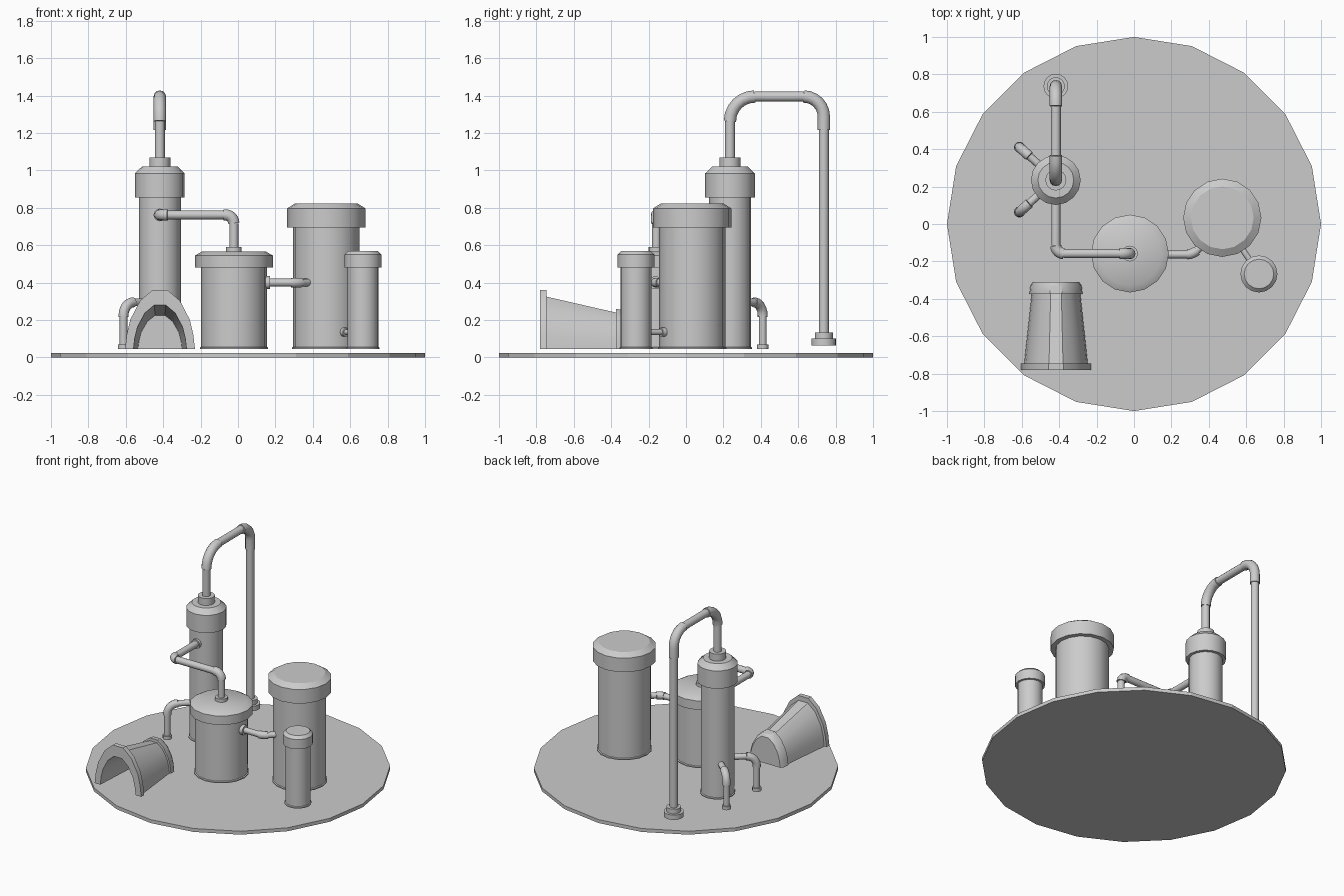
import bpy, bmesh, math
from mathutils import Vector
from mathutils.geometry import interpolate_bezier

if "Cube" in bpy.data.objects:
    bpy.data.objects.remove(bpy.data.objects["Cube"])

FLOOR = 0.045


def finish(obj, smooth=True):
    bpy.ops.object.select_all(action='DESELECT')
    obj.select_set(True)
    bpy.context.view_layer.objects.active = obj
    if smooth:
        bpy.ops.object.shade_smooth_by_angle(angle=math.radians(32))
    return obj


def make(name, bm, smooth=True):
    bmesh.ops.recalc_face_normals(bm, faces=bm.faces)
    mesh = bpy.data.meshes.new(name)
    bm.to_mesh(mesh)
    bm.free()
    obj = bpy.data.objects.new(name, mesh)
    bpy.context.collection.objects.link(obj)
    return finish(obj, smooth)


def lathe(name, x, y, profile, n=16, smooth=True):
    """Closed turned solid from (radius, z) pairs."""
    bm = bmesh.new()
    rings = [[bm.verts.new((x + r * math.cos(2 * math.pi * i / n),
                            y + r * math.sin(2 * math.pi * i / n), z))
              for i in range(n)] for r, z in profile]
    for a, b in zip(rings, rings[1:]):
        for i in range(n):
            j = (i + 1) % n
            bm.faces.new((a[i], a[j], b[j], b[i]))
    bm.faces.new(rings[0])
    bm.faces.new(rings[-1])
    return make(name, bm, smooth)


def tube(name, pts, r):
    cu = bpy.data.curves.new(name, 'CURVE')
    cu.dimensions = '3D'
    cu.bevel_depth = r
    cu.bevel_resolution = 4
    cu.use_fill_caps = True
    sp = cu.splines.new('POLY')
    sp.points.add(len(pts) - 1)
    for p, co in zip(sp.points, pts):
        p.co = (*co, 1)
    obj = bpy.data.objects.new(name, cu)
    bpy.context.collection.objects.link(obj)
    finish(obj, False)
    bpy.ops.object.convert(target='MESH')
    return finish(bpy.context.object)


def pipe(name, pts, bends, r, elbow_r):
    """Straight runs joined by thicker elbows; bends = (length in, length out) per corner."""
    pts = [Vector(p) for p in pts]
    start = pts[0]
    for i, (da, db) in enumerate(bends, 1):
        p = pts[i]
        u = (pts[i - 1] - p).normalized()
        v = (pts[i + 1] - p).normalized()
        d = min(da, db)
        a, b = p + u * d, p + v * d
        arc = interpolate_bezier(a, a - u * d * 0.55, b - v * d * 0.55, b, 7)
        if da > d:
            arc.insert(0, p + u * da)
        if db > d:
            arc.append(p + v * db)
        tube(f"{name}_run_{i}", [start, arc[0]], r)
        tube(f"{name}_elbow_{i}", arc, elbow_r)
        start = arc[-1]
    tube(f"{name}_run_end", [start, pts[-1]], r)


def tank(name, x, y, r, cap_r, top_r, z_cap, z_edge, z_top):
    """Body with a small foot rim and an overhanging chamfered lid."""
    lathe(name + "_body", x, y, [(r + .006, FLOOR), (r + .006, FLOOR + .008),
                                 (r, FLOOR + .012), (r, z_cap + .02)])
    lathe(name + "_lid", x, y, [(cap_r, z_cap), (cap_r, z_edge), (top_r, z_top)])


# Ground plate
lathe("ground_plate", 0, 0, [(1, 0), (1, .025)], 20, False)

# Vessels
tank("tower", -.418, .235, .112, .133, .096, .855, .984, 1.02)
tank("large_tank", .472, .033, .177, .209, .168, .695, .797, .823)
tank("middle_tank", -.022, -.158, .176, .208, .17, .48, .545, .567)
tank("small_tank", .668, -.267, .083, .099, .079, .48, .55, .57)

# Collars on lids and foot of the tall pipe
lathe("tower_neck", -.418, .235, [(.056, 1.01), (.056, 1.07)])
lathe("middle_tank_collar", -.022, -.158, [(.042, .56), (.042, .59)])
lathe("tall_pipe_foot", -.418, .737, [(.066, .065), (.066, .1), (.048, .1), (.048, .134)])

# Tall pipe over the back
pipe("tall_pipe", [(-.418, .235, 1.06), (-.418, .235, 1.395), (-.418, .737, 1.395),
                   (-.418, .737, .12)], [(.132, .132), (.107, .18)], .027, .033)

# Pipe from middle tank to tower
pipe("tower_pipe", [(-.022, -.158, .57), (-.022, -.158, .762), (-.418, -.158, .762),
                    (-.418, .15, .762)], [(.045, .055), (.042, .042)], .024, .03)
tube("tower_pipe_collar", [(-.418, .11, .762), (-.418, .15, .762)], .034)

# Pipe from middle tank to large tank
pipe("link_pipe", [(.14, -.163, .4), (.315, -.163, .4), (.39, -.088, .4)],
     [(.03, .03)], .021, .026)
tube("link_pipe_collar", [(.14, -.163, .4), (.172, -.163, .4)], .035)

# Short link from large tank to small tank
tube("short_link", [(.55, -.09, .135), (.64, -.225, .135)], .016)
tube("short_link_collar", [(.55, -.09, .135), (.58, -.135, .135)], .024)

# Two drain pipes at the tower's left
for side, s in (("back", 1), ("front", -1)):
    x, y = -.612, .237 + s * .173
    pipe(f"{side}_drain", [(-.47, .237 + s * .046, .295), (x, y, .295), (x, y, .06)],
         [(.07, .08)], .021, .027)
    lathe(f"{side}_drain_foot", x, y, [(.03, FLOOR), (.03, .07)], 12)

# Tapered kiln tunnel: arch rings from inner back wall, out the mouth, to the rear
half = [(1, 0), (.95, .25), (.85, .5), (.57, .82), (.22, 1)]
arch = half + [(-a, b) for a, b in reversed(half)]
sections = [(-.37, .118, .18), (-.78, .142, .235), (-.78, .187, .315), (-.746, .187, .315),
            (-.746, .17, .28), (-.375, .13, .195), (-.375, .142, .215), (-.33, .137, .208),
            (-.31, .122, .19)]
bm = bmesh.new()
rings = [[bm.verts.new((-.417 + a * w, y, FLOOR + b * h)) for a, b in arch]
         for y, w, h in sections]
for a, b in zip(rings, rings[1:]):
    for i in range(len(arch) - 1):
        bm.faces.new((a[i], a[i + 1], b[i + 1], b[i]))
bm.faces.new(rings[0])
bm.faces.new(rings[-1])
bm.faces.new([r[0] for r in rings] + [r[-1] for r in reversed(rings)])
make("kiln_tunnel", bm)
